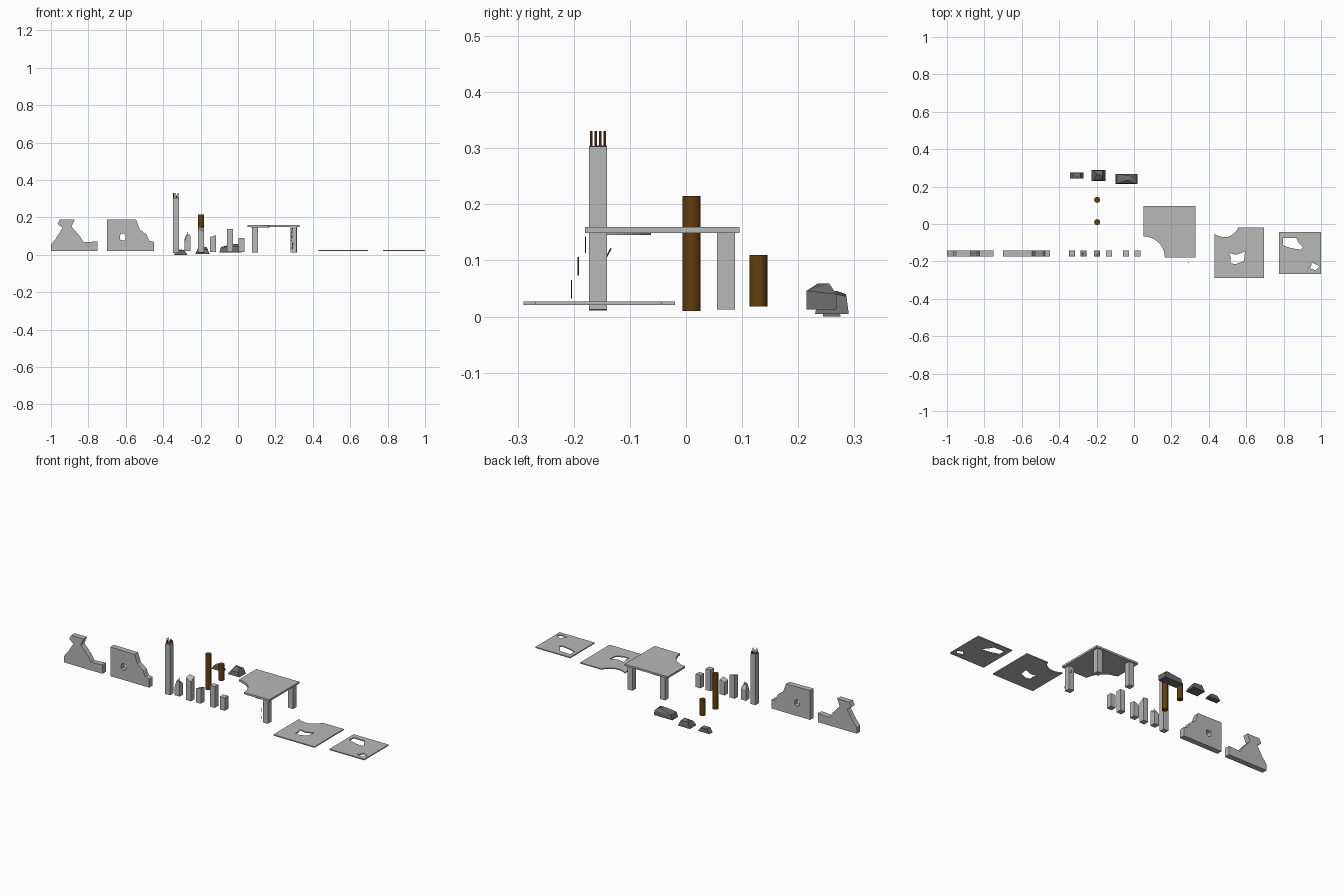
import bpy, bmesh, math, random
from mathutils import Vector

if "Cube" in bpy.data.objects:
    bpy.data.objects.remove(bpy.data.objects["Cube"])

random.seed(4)


def material(name, rgb):
    m = bpy.data.materials.new(name)
    m.diffuse_color = (*rgb, 1)
    m.use_nodes = True
    m.node_tree.nodes["Principled BSDF"].inputs["Base Color"].default_value = m.diffuse_color
    return m


rust = material("rust", (0.2, 0.065, 0.02))
wood = material("wood", (0.125, 0.05, 0.004))
stone = material("dark_stone", (0.15, 0.15, 0.15))
steel = material("dark_steel", (0.08, 0.08, 0.08))
concrete = material("concrete", (0.48, 0.48, 0.48))


def finish(bm, name, mat):
    bmesh.ops.recalc_face_normals(bm, faces=bm.faces[:])
    me = bpy.data.meshes.new(name)
    bm.to_mesh(me)
    bm.free()
    ob = bpy.data.objects.new(name, me)
    bpy.context.collection.objects.link(ob)
    me.materials.append(mat)
    return ob


def plate(name, loops, lo, hi, axis="Z", mat=concrete):
    """Extrude an outline (first loop) with holes (other loops) from lo to hi."""
    bm = bmesh.new()
    put = (lambda a, b: (a, b, lo)) if axis == "Z" else (lambda a, b: (a, lo, b))
    edges = []
    for loop in loops:
        vs = [bm.verts.new(put(a, b)) for a, b in loop]
        edges += [bm.edges.new((vs[i - 1], vs[i])) for i in range(len(vs))]
    up = Vector((0, 0, 1)) if axis == "Z" else Vector((0, 1, 0))
    bmesh.ops.triangle_fill(bm, use_beauty=True, edges=edges, normal=up)
    ext = bmesh.ops.extrude_face_region(bm, geom=bm.faces[:], use_keep_orig=True)
    moved = [g for g in ext["geom"] if isinstance(g, bmesh.types.BMVert)]
    bmesh.ops.translate(bm, verts=moved, vec=up * (hi - lo))
    bmesh.ops.dissolve_limit(bm, angle_limit=0.01, verts=bm.verts[:], edges=bm.edges[:])
    return finish(bm, name, mat)


def hull(name, pts, mat=concrete):
    bm = bmesh.new()
    for p in pts:
        bm.verts.new(p)
    bmesh.ops.convex_hull(bm, input=bm.verts[:])
    return finish(bm, name, mat)


def rod(name, a, b, r, mat, sides=6):
    a, b = Vector(a), Vector(b)
    bm = bmesh.new()
    bmesh.ops.create_cone(bm, cap_ends=True, segments=sides, radius1=r, radius2=r, depth=(b - a).length)
    ob = finish(bm, name, mat)
    ob.location = (a + b) / 2
    ob.rotation_mode = "QUATERNION"
    ob.rotation_quaternion = (b - a).to_track_quat("Z", "Y")
    return ob


def pillar(name, x, y, z0, tops, half=0.016):
    """Square pillar; tops gives heights of the four corners."""
    c = [(-half, -half), (half, -half), (half, half), (-half, half)]
    pts = [(x + a, y + b, z0) for a, b in c] + [(x + a, y + b, t) for (a, b), t in zip(c, tops)]
    return hull(name, pts)


Y0, Y1 = -0.173, -0.141
YC = (Y0 + Y1) / 2

# Broken walls
plate("ruined_wall", [[(-1, .02), (-.75, .02), (-.75, .072), (-.825, .067), (-.845, .1), (-.89, .15),
      (-.873, .19), (-.952, .19), (-.965, .165), (-.938, .145), (-.975, .085), (-1, .055)]], Y0, Y1, "Y")
hole = [(-.615 + r * math.cos(i * math.pi / 4), .095 + r * math.sin(i * math.pi / 4))
        for i, r in enumerate([.015, .018, .021, .02, .017, .02, .019, .018])]
plate("holed_wall", [[(-.7, .02), (-.45, .02), (-.45, .07), (-.475, .075), (-.49, .11), (-.525, .135),
      (-.545, .188), (-.7, .19)], hole], Y0, Y1, "Y")

# Tall pillar with bare reinforcing bars
pillar("tall_pillar", -.332, YC, .011, [.304, .303, .303, .305])
for i in range(4):
    for j in range(4):
        if i in (0, 3) or j in (0, 3):
            x, y = -.332 + (i - 1.5) * .008, YC + (j - 1.5) * .008
            rod("tall_pillar_bar", (x, y, .3), (x, y, random.choice([.318, .331])), .0022, rust, 4)

# Broken stub pillars
hull("pointed_stub", [(x, y, .02) for x in (-.286, -.254) for y in (Y0, Y1)] +
     [(-.286, Y0, .07), (-.286, Y1, .085), (-.254, Y0, .1), (-.254, Y1, .085),
      (-.275, YC, .11), (-.275, Y0, .106), (-.258, Y0, .11)])
rod("pointed_stub_bar", (-.27, YC, .1), (-.268, YC, .122), .0015, rust, 4)
pillar("stub_pillar_a", -.197, YC, .012, [.14, .125, .145, .15])
pillar("stub_pillar_b", -.134, YC, .015, [.095, .105, .1, .09])
pillar("stub_pillar_c", -.044, YC, .015, [.138, .138, .138, .138])
pillar("stub_pillar_d", .02, YC, .015, [.09, .09, .09, .09])

# Wooden posts
for n, y, z0, z1 in (("long_post", .01, .01, .215), ("short_post", .129, .018, .11)):
    rod(n, (-.197, y, z0), (-.197, y, z1), .016, wood, 16)


def arc(r):
    return [(.052 + r * math.cos(a), -.18 + r * math.sin(a)) for a in [math.pi / 20 * i for i in range(11)]]


# Floor slab on legs, with a rounded bite out of one corner and a rough rim below it
plate("floor_slab", [[(.328, -.18), *arc(.113), (.052, .095), (.328, .095)][::-1]], .149, .16)
plate("slab_broken_rim", [arc(.115)[1:-1] + arc(.119)[1:-1][::-1]], .145, .149)
for n, x, y in (("back_left_leg", .09, .071), ("back_right_leg", .3, .071), ("front_right_leg", .297, YC)):
    pillar(n, x, y, .013, [.15] * 4)

# Loose bars and chips on the damaged front leg
for x, y, z0, z1 in ((.287, -.179, .113, .143), (.29, -.204, .032, .065), (.285, -.192, .073, .106)):
    rod("leg_bar", (x, y, z0), (x + .003, y, z1), .001, steel, 4)
rod("bent_bar", (.3, -.142, .106), (.306, -.134, .121), .0015, rust, 4)

# Broken floor panels
notch = [(.43, -.053), (.45, -.064), (.475, -.07), (.505, -.068), (.53, -.055), (.55, -.035), (.556, -.02)]
plate("notched_panel", [[(.43, -.29), (.695, -.29), (.695, -.02), *notch[::-1]],
      [(.508, -.155), (.545, -.165), (.593, -.148), (.588, -.197), (.545, -.215), (.515, -.21), (.518, -.185)]],
      .021, .027)
plate("holed_panel", [[(.775, -.268), (1, -.268), (1, -.043), (.775, -.043)],
      [(.797, -.075), (.868, -.076), (.88, -.1), (.903, -.125), (.892, -.137), (.845, -.13), (.797, -.115)],
      [(.93, -.237), (.945, -.23), (.952, -.207), (.992, -.225), (.97, -.247), (.95, -.24)]], .021, .027)

# Rubble heaps
hull("small_rubble", [(x, y, 0) for x in (-.343, -.27) for y in (.244, .275)] +
     [(x, y, .024) for x in (-.325, -.287) for y in (.244, .274)] + [(-.305, .255, .029)], stone)
hull("middle_rubble", [(x, y, .005) for x in (-.228, -.152) for y in (.23, .29)] +
     [(-.21, .235, .028), (-.165, .235, .03), (-.212, .285, .04), (-.165, .286, .036),
      (-.2, .268, .046), (-.17, .255, .042)], stone)
hull("large_rubble", [(x, y, .013) for x in (-.1, .018) for y in (.215, .268)] +
     [(-.09, .217, .042), (-.09, .266, .04), (.016, .215, .046), (.016, .268, .04),
      (-.06, .235, .05), (-.03, .235, .059), (-.005, .255, .059)], stone)
